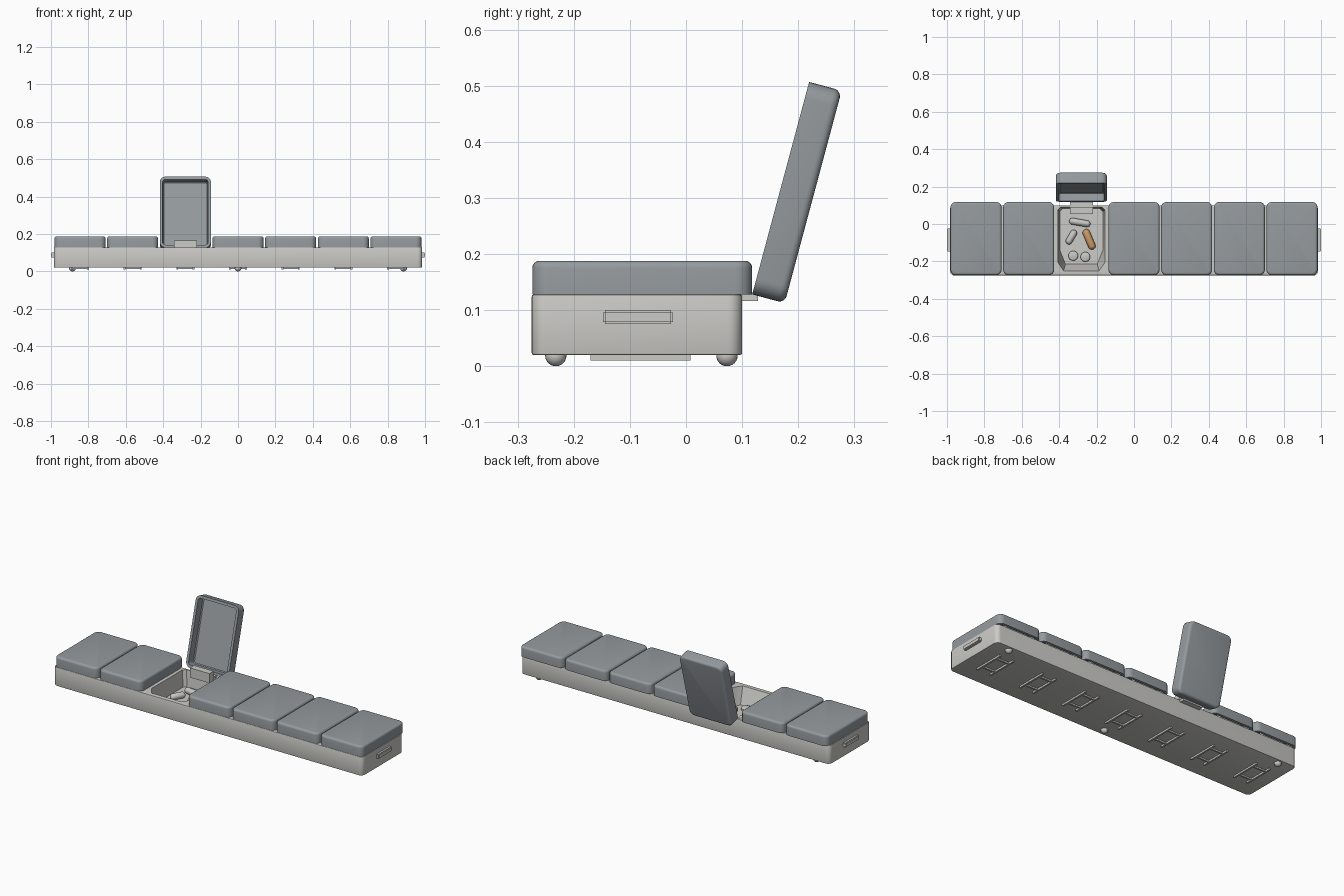
import bpy, bmesh, math
from mathutils import Matrix, Vector

if "Cube" in bpy.data.objects:
    bpy.data.objects.remove(bpy.data.objects["Cube"])


def material(name, rgb):
    m = bpy.data.materials.new(name)
    m.diffuse_color = (*rgb, 1)
    m.use_nodes = True
    m.node_tree.nodes["Principled BSDF"].inputs["Base Color"].default_value = m.diffuse_color
    return m


SHELL = material("light grey plastic", (0.60, 0.595, 0.57))
LID = material("slate grey plastic", (0.30, 0.325, 0.345))
PILL = material("pale pill", (0.58, 0.58, 0.56))
ORANGE = material("orange pill", (0.62, 0.33, 0.14))


def finish(name, bm, mat, smooth=True):
    bmesh.ops.recalc_face_normals(bm, faces=bm.faces)
    me = bpy.data.meshes.new(name)
    bm.to_mesh(me)
    bm.free()
    me.materials.append(mat)
    ob = bpy.data.objects.new(name, me)
    bpy.context.collection.objects.link(ob)
    if smooth:
        shade(ob)
    return ob


def shade(ob):
    bpy.ops.object.select_all(action='DESELECT')
    ob.select_set(True)
    bpy.context.view_layer.objects.active = ob
    bpy.ops.object.shade_smooth_by_angle(angle=math.radians(35))


def rounded_rect(w, d, r, n=6):
    pts = []
    for k, (sx, sy) in enumerate([(1, 1), (-1, 1), (-1, -1), (1, -1)]):
        for i in range(n + 1):
            a = math.pi / 2 * (k + i / n)
            pts.append((sx * (w / 2 - r) + r * math.cos(a), sy * (d / 2 - r) + r * math.sin(a)))
    return pts


def loft(bm, loops):
    rings = [[bm.verts.new(p) for p in loop] for loop in loops]
    for a, b in zip(rings, rings[1:]):
        for i in range(len(a)):
            j = (i + 1) % len(a)
            bm.faces.new((a[i], a[j], b[j], b[i]))
    bm.faces.new(rings[0][::-1])
    bm.faces.new(rings[-1])


def stacked(bm, w, d, r, levels, cx=0, cy=0):
    """Loft rounded rectangles through (inset, z) levels."""
    loft(bm, [[(x + cx, y + cy, z) for x, y in
               rounded_rect(w - 2 * s, d - 2 * s, max(r - s, 0.005))] for s, z in levels])


def box(bm, x0, x1, y0, y1, z0, z1):
    m = Matrix.Translation(((x0 + x1) / 2, (y0 + y1) / 2, (z0 + z1) / 2))
    bmesh.ops.create_cube(bm, size=1, matrix=m @ Matrix.Diagonal((x1 - x0, y1 - y0, z1 - z0, 1)))


CENTRES = [(i - 3) * 0.2815 for i in range(7)]
OPEN = 2
TOP = 0.128

# Tray with seven tapered pockets
bm = bmesh.new()
stacked(bm, 1.97, 0.375, 0.025,
        [(0.004, 0.02), (0.001, 0.021), (0, 0.024), (0, TOP - 0.004), (0.001, TOP - 0.001), (0.004, TOP)],
        cy=-0.0875)
tray = finish("tray", bm, SHELL, False)


def pocket_loop(cx, side, back, shoulder, front, half, z):
    return [(cx + x, y, z) for x, y in [(-half, front), (half, front), (side, shoulder), (side, back - 0.015),
            (side - 0.015, back), (-side + 0.015, back), (-side, back - 0.015), (-side, shoulder)]]


bm = bmesh.new()
for cx in CENTRES:
    loft(bm, [pocket_loop(cx, 0.115, 0.082, -0.14, -0.215, 0.085, 0.035),
              pocket_loop(cx, 0.126, 0.09, -0.205, -0.25, 0.095, TOP),
              pocket_loop(cx, 0.126, 0.09, -0.205, -0.25, 0.095, TOP + 0.05)])
cutter = finish("pocket_cutter", bm, SHELL, False)
cutter.hide_render = True
mod = tray.modifiers.new("pockets", 'BOOLEAN')
mod.operation, mod.solver, mod.object = 'DIFFERENCE', 'EXACT', cutter
bpy.context.view_layer.objects.active = tray
bpy.ops.object.modifier_apply(modifier=mod.name)
bpy.data.objects.remove(cutter)
shade(tray)

# Hollow lids, one of them swung open about its back edge
for i, cx in enumerate(CENTRES):
    bm = bmesh.new()
    b = 0.013
    edge = [(b * (1 - math.cos(a)), 0.06 - b + b * math.sin(a))
            for a in [math.pi / 2 * k / 4 for k in range(5)]]
    stacked(bm, 0.273, 0.392, 0.03,
            [(0.022, 0.046), (0.017, 0.041), (0.015, 0.0), (0, 0)] + edge, cy=-0.196)
    lid = finish("open_lid" if i == OPEN else "closed_lid", bm, LID)
    lid.location = (cx, 0.118, TOP)
    if i == OPEN:
        lid.rotation_euler.x = math.radians(-105)

# Hinge tab behind each pocket, and the strap reaching the open lid
bm = bmesh.new()
for cx in CENTRES:
    box(bm, cx - 0.062, cx + 0.062, 0.053, 0.092, 0.11, 0.165)
finish("hinge_tabs", bm, SHELL, False)
bm = bmesh.new()
cx = CENTRES[OPEN]
box(bm, cx - 0.062, cx + 0.062, 0.09, 0.128, 0.116, 0.131)
finish("hinge_strap", bm, SHELL, False)

# End grips
bm = bmesh.new()
for s in (-1, 1):
    box(bm, min(s * 0.97, s), max(s * 0.97, s), -0.148, -0.023, 0.075, 0.1)
bmesh.ops.bevel(bm, geom=bm.edges[:], offset=0.004, segments=2, affect='EDGES')
finish("end_grips", bm, SHELL)

# Three round feet
bm = bmesh.new()
for x, y in [(-0.885, 0.073), (0.885, 0.073), (0, -0.232)]:
    bmesh.ops.create_uvsphere(bm, u_segments=20, v_segments=12, radius=0.019,
                              matrix=Matrix.Translation((x, y, 0.019)))
finish("feet", bm, SHELL)

# Raised ladder-shaped ribs beneath each pocket
bm = bmesh.new()
for cx in CENTRES:
    for s in (-1, 1):
        x = cx + s * 0.043
        box(bm, x - 0.005, x + 0.005, -0.17, 0.008, 0.01, 0.022)
    for y in (-0.135, -0.027):
        box(bm, cx - 0.043, cx + 0.043, y - 0.005, y + 0.005, 0.012, 0.022)
finish("underside_ribs", bm, SHELL, False)


# Capsules and tablets in the open pocket
def capsule(name, x, y, length, angle, mat, r=0.018):
    bm = bmesh.new()
    bmesh.ops.create_uvsphere(bm, u_segments=16, v_segments=11, radius=r)
    for v in bm.verts:
        v.co.z += math.copysign(length / 2 - r, v.co.z)
    ob = finish(name, bm, mat)
    ob.location = (x, y, 0.035 + r)
    ob.rotation_euler = (0, math.pi / 2, math.radians(angle))


capsule("back_capsule", -0.29, 0.008, 0.115, -10, PILL)
capsule("left_capsule", -0.335, -0.07, 0.085, 60, PILL)
capsule("orange_capsule", -0.24, -0.082, 0.115, -67, ORANGE, 0.02)

for x, y in [(-0.325, -0.17), (-0.26, -0.176)]:
    bm = bmesh.new()
    stacked(bm, 0.052, 0.052, 0.0255,
            [(0.006, 0.035), (0, 0.04), (0, 0.05), (0.003, 0.054), (0.008, 0.056)], x, y)
    finish("tablet", bm, PILL)
